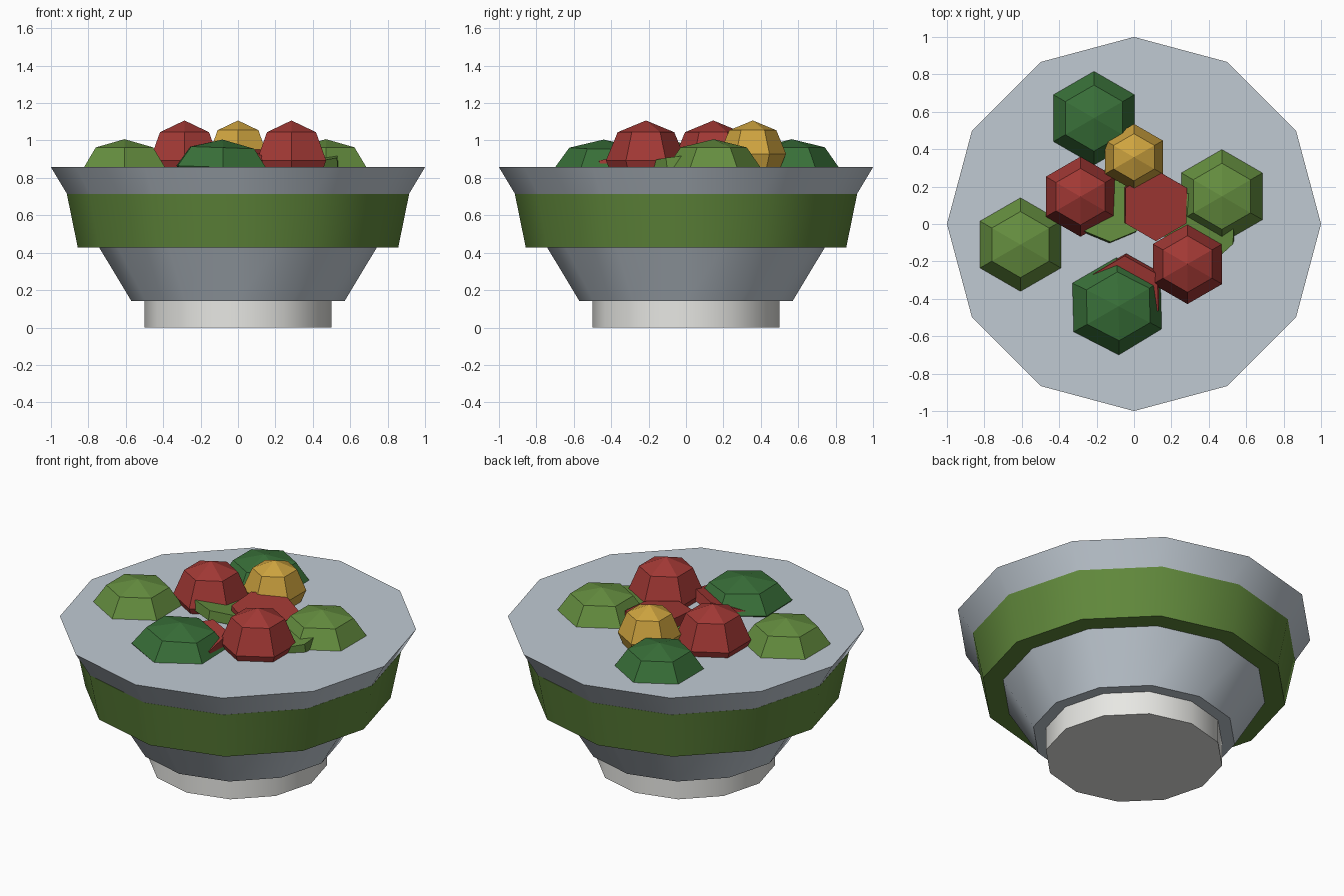
import bpy, bmesh
from math import sin, cos, pi, radians

if "Cube" in bpy.data.objects:
    bpy.data.objects.remove(bpy.data.objects["Cube"])


def material(name, rgb):
    m = bpy.data.materials.new(name)
    m.diffuse_color = (*rgb, 1)
    m.use_nodes = True
    m.node_tree.nodes["Principled BSDF"].inputs["Base Color"].default_value = m.diffuse_color
    return m


BOWL = material("bowl_grey", (0.53, 0.59, 0.65))
FOOT = material("foot_white", (0.80, 0.80, 0.77))
BAND = material("band_green", (0.12, 0.25, 0.045))
RED = material("red", (0.36, 0.04, 0.035))
YELLOW = material("yellow", (0.62, 0.37, 0.05))
DARK = material("dark_green", (0.04, 0.16, 0.04))
LIGHT = material("light_green", (0.13, 0.27, 0.05))


def lathe(name, profile, sides, mat, loc=(0, 0, 0), rot=(0, 0, 0), scale=(1, 1, 1), smooth=False):
    """Spin (radius, z) points round z; ends at radius > 0 get a flat cap."""
    bm = bmesh.new()
    rings = []
    for r, z in profile:
        if r < 1e-5:
            rings.append([bm.verts.new((0, 0, z))] * sides)
        else:
            rings.append([bm.verts.new((r * cos(pi / 2 + 2 * pi * i / sides),
                                        r * sin(pi / 2 + 2 * pi * i / sides), z))
                          for i in range(sides)])
    for a, b in zip(rings, rings[1:]):
        for i in range(sides):
            j = (i + 1) % sides
            bm.faces.new(list(dict.fromkeys((a[i], a[j], b[j], b[i]))))
    for ring in (rings[0], rings[-1]):
        if ring[0] is not ring[1]:
            bm.faces.new(ring)
    bmesh.ops.recalc_face_normals(bm, faces=bm.faces)
    me = bpy.data.meshes.new(name)
    bm.to_mesh(me)
    bm.free()
    me.materials.append(mat)
    ob = bpy.data.objects.new(name, me)
    bpy.context.collection.objects.link(ob)
    ob.location, ob.scale = loc, scale
    ob.rotation_euler = [radians(a) for a in rot]
    if smooth:
        bpy.ops.object.select_all(action='DESELECT')
        bpy.context.view_layer.objects.active = ob
        ob.select_set(True)
        bpy.ops.object.shade_smooth_by_angle(angle=radians(31))
    return ob


# Bowl, foot and painted band
lathe("foot", [(0.5, 0), (0.5, 0.15)], 12, FOOT, smooth=True)
lathe("bowl", [(0.571, 0.143), (1.0, 0.857)], 12, BOWL, smooth=True)
lathe("band", [(0.72, 0.429), (0.857, 0.429), (0.915, 0.714), (0.88, 0.714)], 12, BAND, smooth=True)

# Six-sided balls: tomatoes, a yellow one, and flattened leaves
BALL = [(cos(radians(a)), sin(radians(a))) for a in (-90, -45, 0, 45, 90)]
for i, (x, y) in enumerate([(-0.286, 0.146), (0.286, -0.214)]):
    lathe(f"tomato_{i}", BALL, 6, RED, (x, y, 0.893), scale=(0.214,) * 3)
lathe("yellow_ball", BALL, 6, YELLOW, (0, 0.357, 0.929), scale=(0.178,) * 3)
leaves = [("light_leaf_0", -0.607, -0.11, LIGHT), ("light_leaf_1", 0.47, 0.148, LIGHT),
          ("dark_leaf_0", -0.214, 0.566, DARK)]
for name, x, y, mat in leaves:
    lathe(name, BALL, 6, mat, (x, y, 0.857), scale=(0.25, 0.25, 0.15))
lathe("dark_leaf_1", BALL, 6, DARK, (-0.088, -0.44, 0.857), (0, 2, 1.5), (0.275, 0.26, 0.148))

# Half-buried slices
SLICE = [(1, -0.03), (1, 0.03)]
for name, mat, loc, rot, r in [
        ("light_slice_0", LIGHT, (-0.13, 0.10, 0.885), (-6, 5, 0), 0.2),
        ("light_slice_1", LIGHT, (0.35, -0.02, 0.875), (5, -6, 20), 0.2),
        ("red_slice_0", RED, (0.115, 0.10, 0.91), (4, 6, 0), 0.19),
        ("red_slice_1", RED, (-0.04, -0.36, 0.86), (12, -8, 0), 0.2)]:
    lathe(name, SLICE, 8 if mat is LIGHT else 6, mat, loc, rot, (r, r, 1))
